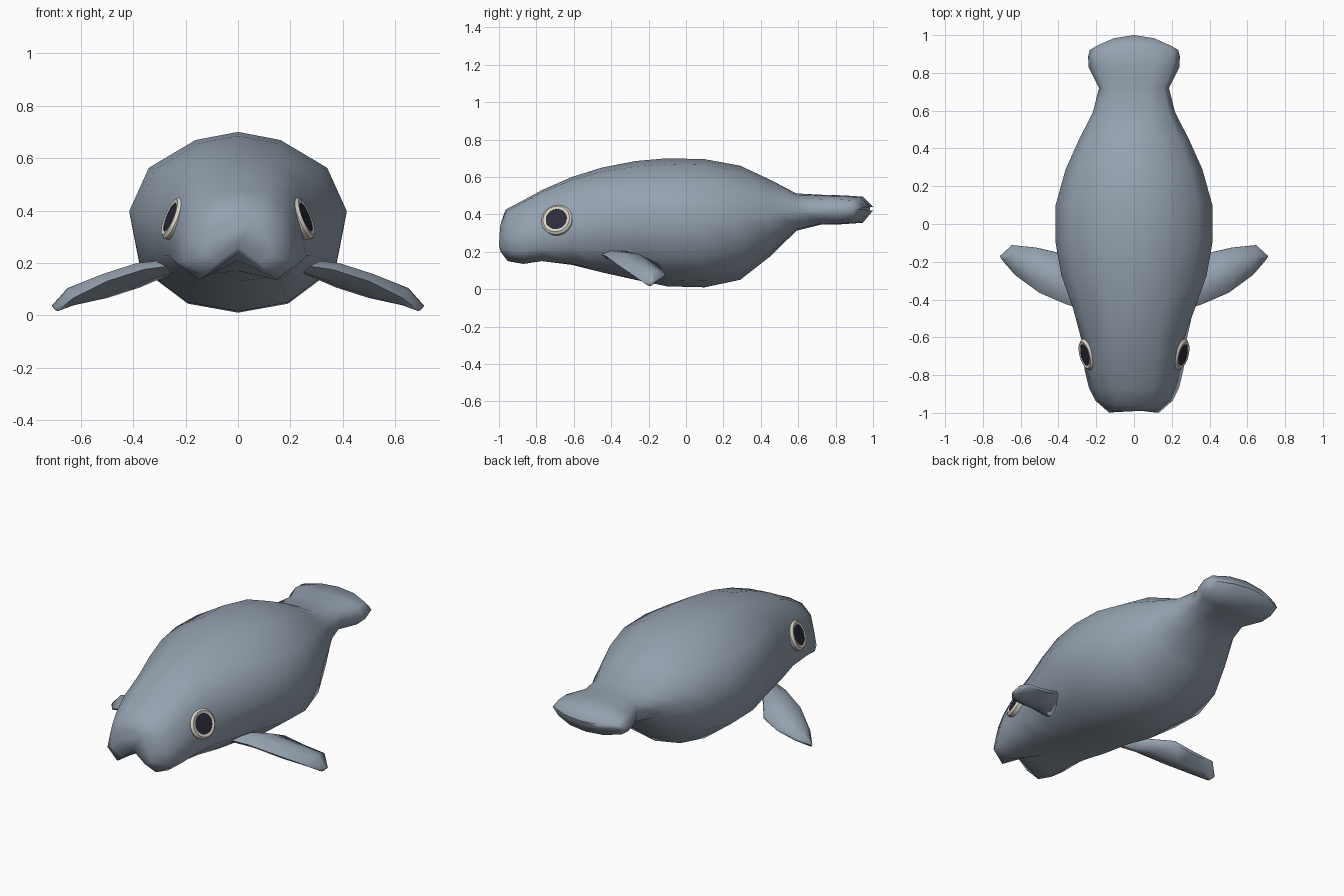
import bpy, bmesh, math
from mathutils import Vector, Matrix

if "Cube" in bpy.data.objects:
    bpy.data.objects.remove(bpy.data.objects["Cube"])


def material(name, rgb):
    m = bpy.data.materials.new(name)
    m.diffuse_color = (*rgb, 1)
    m.use_nodes = True
    m.node_tree.nodes["Principled BSDF"].inputs["Base Color"].default_value = m.diffuse_color
    return m


SKIN = material("grey_blue_skin", (0.30, 0.36, 0.43))
WHITE = material("eye_white", (0.70, 0.67, 0.61))
DARK = material("pupil_dark", (0.024, 0.024, 0.045))


def loft(name, rings, mats, mat_rule=None, angle=70):
    """Skin a list of closed rings and cap both ends."""
    bm = bmesh.new()
    loops = [[bm.verts.new(p) for p in r] for r in rings]
    n = len(loops[0])
    for k, (a, b) in enumerate(zip(loops, loops[1:])):
        for i in range(n):
            j = (i + 1) % n
            f = bm.faces.new((a[i], a[j], b[j], b[i]))
            f.material_index = mat_rule(k) if mat_rule else 0
    bm.faces.new(loops[0])
    bm.faces.new(loops[-1]).material_index = mat_rule(len(loops) - 1) if mat_rule else 0
    bmesh.ops.recalc_face_normals(bm, faces=bm.faces)
    me = bpy.data.meshes.new(name)
    bm.to_mesh(me)
    bm.free()
    for m in mats:
        me.materials.append(m)
    ob = bpy.data.objects.new(name, me)
    bpy.context.collection.objects.link(ob)
    bpy.ops.object.select_all(action='DESELECT')
    ob.select_set(True)
    bpy.context.view_layer.objects.active = ob
    bpy.ops.object.shade_smooth_by_angle(angle=math.radians(angle))
    return ob


# Half cross-sections, top to bottom: (share of half width, share of height)
HEAD = [(0, 1), (.45, .97), (.78, .80), (.90, .50), (1, .20), (.62, 0), (0, 0)]
BODY = [(0, 1), (.39, .955), (.82, .80), (1, .56), (.90, .25), (.46, .05), (0, 0)]
TAIL = [(0, 1), (.45, .97), (.85, .85), (1, .50), (.85, .15), (.45, .03), (0, 0)]


def section(y, w, zb, zt, a, b=None, mix=0, notch=0, bulge=0):
    """Mirrored ring; notch lifts the bottom centre, bulge bows it in plan."""
    half = []
    for (u, v), (u2, v2) in zip(a, b or a):
        u, v = u + (u2 - u) * mix, v + (v2 - v) * mix
        half.append(Vector((u * w, y - bulge * u * u, zb + v * (zt - zb))))
    half[-1].z += notch
    return half + [Vector((-p.x, p.y, p.z)) for p in half[-2:0:-1]]


# Body with cleft muzzle and flat paddle tail
loft("body", [
    section(-.985, .13, .20, .365, HEAD, notch=.06, bulge=.015),
    section(-.965, .205, .15, .425, HEAD, notch=.085, bulge=-.03),
    section(-.87, .238, .135, .475, HEAD, notch=.075),
    section(-.77, .262, .15, .53, HEAD, notch=.02),
    section(-.61, .285, .13, .60, HEAD, BODY, .2),
    section(-.45, .335, .09, .65, HEAD, BODY, .6),
    section(-.27, .385, .05, .685, BODY),
    section(-.10, .415, .015, .70, BODY),
    section(.10, .415, .01, .695, BODY),
    section(.29, .362, .05, .66, BODY),
    section(.45, .29, .175, .585, BODY),
    section(.59, .218, .312, .512, BODY, TAIL, .5),
    section(.72, .185, .345, .505, TAIL),
    section(.83, .24, .347, .502, TAIL),
    section(.945, .243, .355, .495, TAIL, bulge=.06),
    section(1, .235, .42, .44, TAIL, bulge=.08),
], [SKIN])

# Flippers: leading edge, trailing edge, half thickness
FLIPPER = [
    ((.25, -.46, .19), (.28, -.32, .18), .030),
    ((.36, -.425, .175), (.41, -.15, .13), .045),
    ((.50, -.365, .13), (.52, -.125, .095), .045),
    ((.63, -.27, .065), (.645, -.112, .075), .035),
    ((.685, -.205, .02), (.71, -.17, .035), .010),
]
# Eye lathe: (radius, height)
EYE = [(.080, -.03), (.085, .004), (.073, .016), (.058, .013), (.0575, .012)]

for side, label in ((1, "right"), (-1, "left")):
    rings = []
    for f, b, t in FLIPPER:
        f, b = Vector(f), Vector(b)
        up = Vector((.33, 0, .94)) * t
        ring = [f, f.lerp(b, .25) + up * .85, f.lerp(b, .6) + up, b + up * .2,
                b - up * .2, f.lerp(b, .6) - up, f.lerp(b, .25) - up * .85]
        rings.append([Vector((p.x * side, p.y, p.z)) for p in ring])
    loft(label + "_flipper", rings, [SKIN])

    # Eye with raised white rim and dark pupil, tilted up and forward
    normal = Vector((.90, -.23, .36)).normalized()
    rot = normal.to_track_quat('Z', 'Y').to_matrix().to_4x4()
    place = Matrix.Translation((.248, -.69, .37)) @ rot
    rings = []
    for r, h in EYE:
        pts = [place @ Vector((r * math.cos(a), r * math.sin(a), h))
               for a in (math.tau * i / 20 for i in range(20))]
        rings.append([Vector((p.x * side, p.y, p.z)) for p in pts])
    loft(label + "_eye", rings, [WHITE, DARK], lambda k: int(k >= 3), 50)
